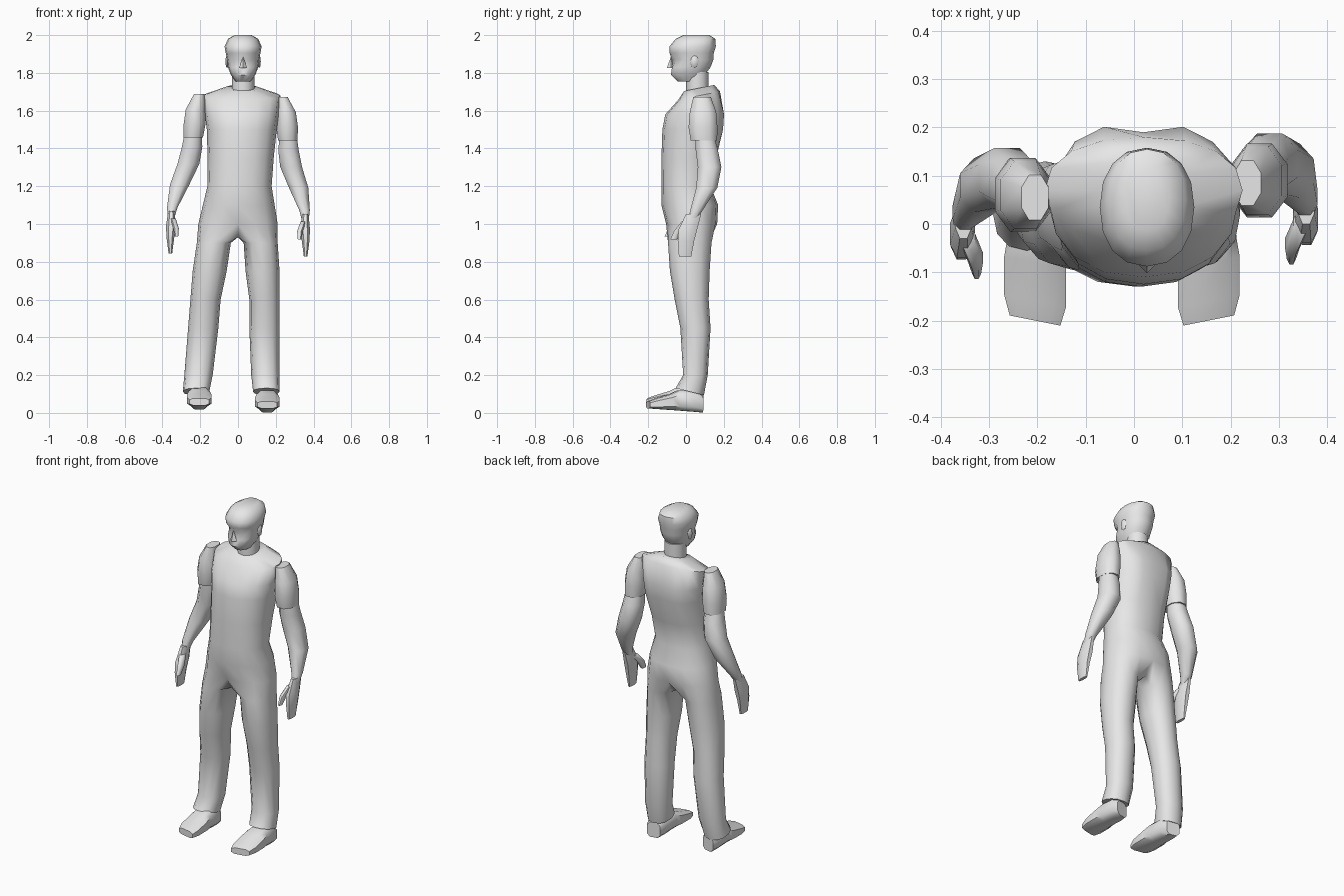
import bpy, bmesh
from math import sin, cos, pi, radians, copysign
from mathutils import Vector

cube = bpy.data.objects.get("Cube")
if cube:
    bpy.data.objects.remove(cube, do_unlink=True)

GREY = (.8, .8, .8, 1)
grey = bpy.data.materials.new("plain grey")
grey.use_nodes = True
grey.diffuse_color = GREY
grey.node_tree.nodes["Principled BSDF"].inputs["Base Color"].default_value = GREY


def rounded(value, power):
    return copysign(abs(value) ** power, value)


def ring(height, x, width, y, depth, sides=8, start=0, mirror=1, power=.9):
    """Horizontal rounded outline; width and depth are half sizes."""
    angles = [start + 2 * pi * k / sides for k in range(sides)]
    return [Vector((x + mirror * width * rounded(cos(a), power),
                    y + depth * rounded(sin(a), power), height)) for a in angles]


def skin(bm, rings, first=None):
    """Join a chain of outlines with faces and return their vertices."""
    loops = [first] if first else []
    loops += [[bm.verts.new(point) for point in outline] for outline in rings]
    for lower, upper in zip(loops, loops[1:]):
        for i in range(len(lower)):
            j = (i + 1) % len(lower)
            bm.faces.new((lower[i], lower[j], upper[j], upper[i]))
    return loops


def dress(name, sharp=60):
    """Name, colour and smooth the active object."""
    part = bpy.context.object
    part.name = part.data.name = name
    part.data.materials.append(grey)
    bpy.ops.object.shade_smooth_by_angle(angle=radians(sharp))


def finish(bm, name, sharp=60):
    bmesh.ops.recalc_face_normals(bm, faces=bm.faces[:])
    mesh = bpy.data.meshes.new(name)
    bm.to_mesh(mesh)
    bm.free()
    part = bpy.data.objects.new(name, mesh)
    bpy.context.collection.objects.link(part)
    bpy.ops.object.select_all(action='DESELECT')
    part.select_set(True)
    bpy.context.view_layer.objects.active = part
    dress(name, sharp)


def loft(name, rings, sharp=60):
    bm = bmesh.new()
    loops = skin(bm, rings)
    bm.faces.new(loops[0])
    bm.faces.new(loops[-1])
    finish(bm, name, sharp)


def sway(height):
    """The upper body leans slightly towards its left."""
    return .02 * min(1, max(0, 2 * (height - 1)))


# Torso and trousers: one skin that splits into two legs at the crotch
torso = [  # height, width, y, depth
    (1.72, .09, .07, .08), (1.68, .205, .07, .11), (1.58, .195, .045, .155),
    (1.5, .185, .035, .16), (1.35, .175, .015, .145), (1.2, .17, 0, .13),
    (1.1, .19, .02, .15), (1, .21, .03, .135)]
leg = [  # height, x, width, y, depth
    (.9, .12, .09, .02, .115), (.75, .13, .09, .02, .105), (.6, .14, .08, .03, .09),
    (.45, .14, .08, .05, .08), (.2, .145, .075, .05, .065), (.1, .15, .07, .02, .075)]

bm = bmesh.new()
body = skin(bm, [ring(height, sway(height), width, y, depth, 16, -pi / 2)
                 for height, width, y, depth in torso])
bm.faces.new(body[0])
for loop in body[:2]:               # the collar rises towards the nape
    for vert in loop:
        vert.co.z += .2 * (vert.co.y - .07)
for loop in body[2:4]:              # shoulder blades with a spine groove between
    loop[8].co.y -= .01
    for k in (6, 7, 9, 10):
        loop[k].co.y += .012
hips = body[-1]
crotch = [bm.verts.new((0, y, .93)) for y in (.1, .02, -.06)]
for side in (1, -1):
    outer = [hips[side * k % 16] for k in range(9)]
    rings = []
    for height, x, width, y, depth in leg:
        if side < 0:                # the right leg is spread wider
            x += .08 * (1 - height)
        rings.append(ring(height, side * x, width, y, depth, 12, radians(-120), side))
    for point in rings[-1]:         # the hem drops towards the heel
        point.z += .25 * (.07 - point.y)
    bm.faces.new(skin(bm, rings, outer + crotch)[-1])
finish(bm, "torso_and_trousers")

# Head
HEAD_X = .027
head = [  # height, width, y
    (1.755, .04, .02), (1.79, .065, .01), (1.83, .08, .025), (1.87, .085, .035),
    (1.905, .092, .03), (1.94, .098, .035), (1.98, .08, .05), (2, .045, .055)]
skull = [ring(height, HEAD_X, width, y, width + .025, 16, -pi / 2)
         for height, width, y in head]
for k in (1, 2, -1, -2):            # eye sockets
    skull[3][k].y += .016
for k in (0, 1, -1):                # mouth
    skull[2][k].y += .006
loft("head", skull, 45)

# Neck, nose and ears
bpy.ops.mesh.primitive_cylinder_add(vertices=12, radius=.06, depth=.15,
                                    location=(HEAD_X, .06, 1.73))
dress("neck")
bpy.ops.mesh.primitive_cone_add(vertices=4, radius1=.022, depth=.06,
                                location=(HEAD_X, -.08, 1.855))
dress("nose")
for side, word in ((1, "left"), (-1, "right")):
    bpy.ops.mesh.primitive_uv_sphere_add(
        segments=6, ring_count=4, radius=1, scale=(.01, .022, .035),
        location=(HEAD_X + side * .085, .045, 1.86))
    dress(word + "_ear")

# Arms: height, x, width, y
sleeve = [(1.68, .22, .03, .075), (1.6, .24, .055, .08), (1.52, .245, .062, .08),
          (1.45, .25, .055, .085)]
arm = [(1.5, .25, .045, .085), (1.4, .255, .058, .1), (1.31, .272, .062, .115),
       (1.2, .315, .055, .1), (1.08, .35, .03, .045), (1.03, .355, .02, .025)]
hand = [(1.06, .355, .018, .03), (.98, .355, .028, 0), (.92, .358, .022, -.01),
        (.835, .358, .01, -.015)]
thumb = [(1.02, .345, .016, -.01), (.97, .328, .016, -.05), (.925, .326, .01, -.075)]


def limb(name, rows, side, flatness):
    """The right arm hangs a little higher and further forward."""
    loft(name, [ring(height - .008 * side, side * x + .75 * sway(height), width,
                     y + .015 * side - .005, width + flatness, start=pi / 8)
                for height, x, width, y in rows])


for side, word in ((1, "left"), (-1, "right")):
    limb(word + "_sleeve", sleeve, side, .02)
    limb(word + "_arm", arm, side, .005)
    limb(word + "_hand", hand, side, .025)
    limb(word + "_thumb", thumb, side, .01)

# Shoes: y, width, top, from heel to toe
shoe = [(.085, .04, .1), (.04, .055, .13), (-.04, .06, .13), (-.08, .067, .11),
        (-.16, .067, .085), (-.2, .055, .07)]
for side, word in ((1, "left"), (-1, "right")):
    centre = side * .18 - .025
    sections = []
    for y, width, top in shoe:
        sole = .015 - .08 * y       # the sole rises towards the toe
        outline = ring(y, centre, width, (top + sole) / 2 - .008 * side,
                       (top - sole) / 2, start=pi / 8, power=.6)
        for point in outline:       # the toe cap slants back on the outer side
            point.z += .2 * side * (point.x - centre)
        sections.append([point.xzy for point in outline])
    loft(word + "_shoe", sections, 50)
